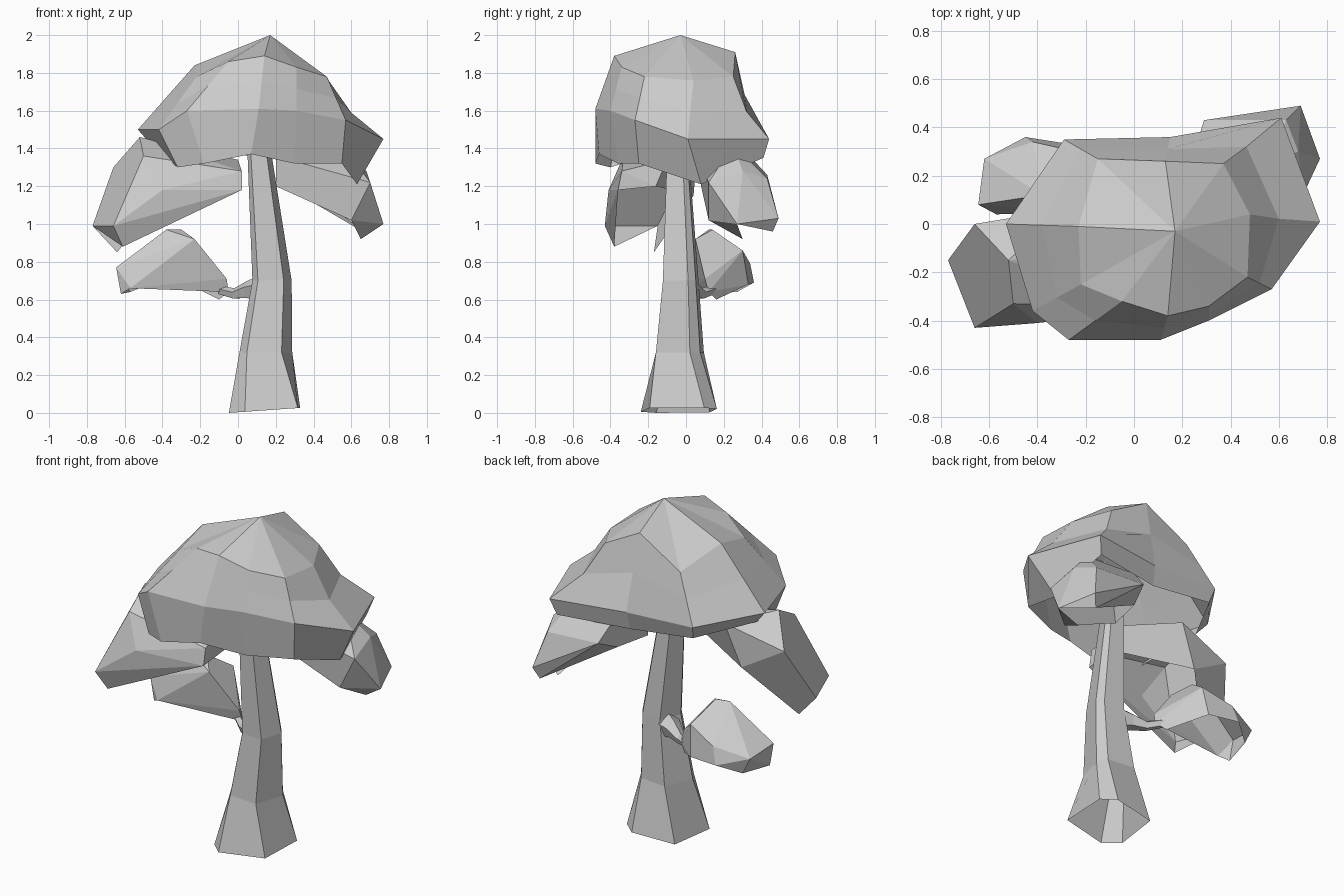
import bpy, bmesh
from math import cos, sin, radians
from mathutils import Vector


def finish(bm, name):
    bmesh.ops.recalc_face_normals(bm, faces=bm.faces)
    mesh = bpy.data.meshes.new(name)
    bm.to_mesh(mesh)
    bm.free()
    obj = bpy.data.objects.new(name, mesh)
    bpy.context.collection.objects.link(obj)
    return obj


def bridge(bm, rings):
    """Join successive vertex rings with quads."""
    for a, b in zip(rings, rings[1:]):
        n = len(a)
        for i in range(n):
            j = (i + 1) % n
            bm.faces.new((a[i], a[j], b[j], b[i]))


def fan(bm, ring, tip):
    t = bm.verts.new(tip)
    for i in range(len(ring)):
        bm.faces.new((ring[i], ring[(i + 1) % len(ring)], t))


def tube(name, stations, u, v, angles, tilt=0.0):
    """Open tapering limb through (centre, radius, twist) stations."""
    bm = bmesh.new()
    u, v, rings = Vector(u), Vector(v), []
    for k, (c, r, twist) in enumerate(stations):
        ring = []
        for angle in angles:
            a = radians(angle + twist)
            p = Vector(c) + r * (cos(a) * u + sin(a) * v)
            if k == 0:
                p.z += tilt * (p.x + 0.05)
            ring.append(bm.verts.new(p))
        rings.append(ring)
    bridge(bm, rings)
    return finish(bm, name)


def clump(name, points, limit=-0.65):
    """Faceted leaf shell wrapped around its corner points, open underneath."""
    bm = bmesh.new()
    for p in points:
        bm.verts.new(p)
    res = bmesh.ops.convex_hull(bm, input=bm.verts)
    loose = [g for g in res["geom_interior"] if isinstance(g, bmesh.types.BMVert)]
    bmesh.ops.delete(bm, geom=loose, context='VERTS')
    bmesh.ops.recalc_face_normals(bm, faces=bm.faces)
    bm.normal_update()
    under = [f for f in bm.faces if f.normal.z < limit]
    bmesh.ops.delete(bm, geom=under, context='FACES')
    bmesh.ops.dissolve_limit(bm, angle_limit=radians(6), verts=bm.verts, edges=bm.edges)
    return finish(bm, name)


# Trunk (square with two cut corners, twisting) and side branch
tube("trunk", [((0.147, -0.04, 0.0), 0.228, 0), ((0.15, -0.035, 0.32), 0.148, -15),
               ((0.182, -0.03, 0.70), 0.110, -15), ((0.11, -0.045, 1.42), 0.064, -15)],
     (1, 0, 0), (0, 1, 0), (241, 318, 37, 63, 134, 211), tilt=0.07)
tube("branch", [((0.11, 0.01, 0.655), 0.070, 0), ((0.05, 0.04, 0.65), 0.050, 0),
                ((-0.02, 0.08, 0.63), 0.03, 0), ((-0.10, 0.14, 0.65), 0.025, 0)],
     (0.4, 0.9, 0), (0, 0, 1), range(18, 378, 72))

# Main canopy: lower lip, widest line and shoulder, going round from the left
lip = [(-0.46, -0.02, 1.42), (-0.32, -0.40, 1.30), (-0.18, -0.48, 1.32), (0.07, -0.46, 1.37),
       (0.30, -0.36, 1.32), (0.55, -0.25, 1.32), (0.63, 0.08, 1.21), (0.58, 0.41, 1.35),
       (0.14, 0.33, 1.35), (-0.27, 0.32, 1.40)]
wide = [(-0.53, 0.0, 1.50), (-0.42, -0.36, 1.50), (-0.27, -0.48, 1.60), (0.11, -0.48, 1.61),
        (0.31, -0.40, 1.60), (0.57, -0.27, 1.55), (0.77, 0.01, 1.45), (0.61, 0.44, 1.45),
        (0.15, 0.36, 1.46), (-0.29, 0.35, 1.48)]
shoulder = [(-0.23, -0.01, 1.84), (-0.22, -0.25, 1.78), (-0.05, -0.32, 1.86), (0.14, -0.38, 1.89),
            (0.31, -0.34, 1.83), (0.47, -0.22, 1.78), (0.48, 0.04, 1.76), (0.37, 0.25, 1.78),
            (0.13, 0.26, 1.91), (-0.15, 0.27, 1.75)]
# hollow the slope slightly towards the back right
push = [0, 0, 0, 0, 0, 0, -0.03, -0.04, 0, 0]
slope = []
for w, s, d in zip(wide, shoulder, push):
    m = (Vector(w) + Vector(s)) / 2
    slope.append(m + d * (m - Vector((0.11, -0.04, 1.3))).normalized())
bm = bmesh.new()
rings = [[bm.verts.new(p) for p in r] for r in (lip, wide, slope, shoulder)]
bridge(bm, rings)
fan(bm, rings[-1], (0.17, -0.03, 2.0))
finish(bm, "main_canopy")

# Drooping clump at the front left
clump("left_clump", [
    (-0.77, -0.15, 0.99), (-0.66, -0.43, 0.99), (-0.64, -0.17, 0.85), (-0.61, -0.38, 0.88),
    (-0.66, 0.0, 1.30), (-0.52, -0.15, 1.46), (-0.50, -0.33, 1.36), (-0.40, -0.41, 1.18),
    (0.02, -0.36, 1.18), (0.02, -0.16, 1.20), (0.02, -0.34, 1.28), (0.0, -0.10, 1.34),
    (-0.30, 0.06, 1.40), (-0.40, 0.04, 1.15)])

# Drooping clump at the back right
clump("right_clump", [
    (0.77, 0.27, 1.0), (0.65, 0.30, 0.92), (0.69, 0.49, 1.03), (0.66, 0.46, 0.96),
    (0.60, 0.12, 1.02), (0.70, 0.12, 1.22), (0.68, 0.30, 1.28), (0.63, 0.43, 1.24),
    (0.55, 0.25, 1.42), (0.20, 0.08, 1.20), (0.20, 0.06, 1.36), (0.29, 0.43, 1.26),
    (0.25, 0.30, 1.20), (0.25, 0.30, 1.40)], limit=-0.79)

# Small clump on the branch
clump("branch_clump", [
    (-0.645, 0.08, 0.77), (-0.62, 0.27, 0.74), (-0.62, 0.08, 0.63), (-0.45, 0.36, 0.69),
    (-0.42, 0.34, 0.79), (-0.26, 0.33, 0.68), (-0.24, 0.30, 0.86), (-0.38, 0.12, 0.97),
    (-0.30, 0.14, 0.97), (-0.57, 0.04, 0.66), (-0.10, 0.16, 0.60), (-0.05, 0.12, 0.64),
    (-0.06, 0.10, 0.71), (-0.23, 0.05, 0.92), (-0.30, 0.27, 0.61), (-0.57, 0.27, 0.64)])
